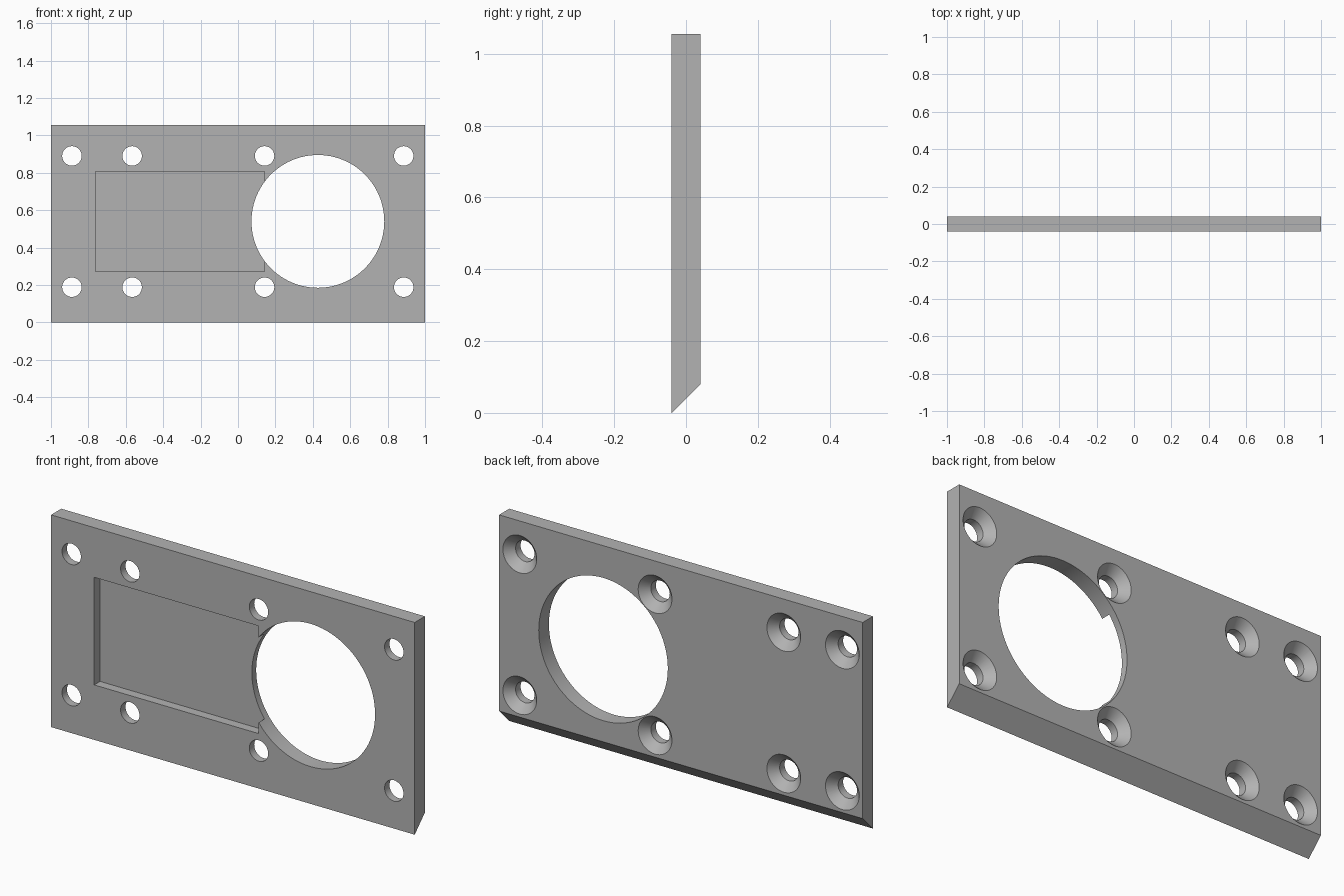
import bpy
import bmesh
import math
from mathutils import Matrix

cube = bpy.data.objects.get("Cube")
if cube:
    bpy.data.objects.remove(cube, do_unlink=True)

HALF = 0.04          # half the plate thickness
HEIGHT = 1.055
HOLE_R, SINK_R = 0.052, 0.093
ROWS = (0.188, 0.89)
COLUMNS = (-0.888, -0.566, 0.142, 0.886)

grey = bpy.data.materials.new("plain grey")
grey.use_nodes = True
grey.diffuse_color = (0.45, 0.45, 0.45, 1)
grey.node_tree.nodes["Principled BSDF"].inputs["Base Color"].default_value = grey.diffuse_color


def make_object(name, bm):
    bmesh.ops.recalc_face_normals(bm, faces=bm.faces)
    mesh = bpy.data.meshes.new(name)
    bm.to_mesh(mesh)
    bm.free()
    mesh.materials.append(grey)
    obj = bpy.data.objects.new(name, mesh)
    bpy.context.collection.objects.link(obj)
    return obj


def extrude_profile(bm, points, direction):
    face = bm.faces.new([bm.verts.new(p) for p in points])
    new = bmesh.ops.extrude_face_region(bm, geom=[face])["geom"]
    bmesh.ops.translate(bm, vec=direction, verts=[v for v in new if isinstance(v, bmesh.types.BMVert)])


def turned(bm, x, z, profile, sides):
    """Closed solid turned about the y direction from (radius, y) pairs."""
    rings = []
    for radius, y in profile:
        angles = [math.tau * i / sides for i in range(sides)]
        rings.append([bm.verts.new((x + radius * math.cos(a), y, z + radius * math.sin(a))) for a in angles])
    for low, high in zip(rings, rings[1:]):
        for i in range(sides):
            j = (i + 1) % sides
            bm.faces.new((low[i], low[j], high[j], high[i]))
    bm.faces.new(rings[0])
    bm.faces.new(rings[-1])


def cut(target, cutter):
    cutter.hide_render = True
    mod = target.modifiers.new(cutter.name, 'BOOLEAN')
    mod.operation = 'DIFFERENCE'
    mod.solver = 'EXACT'
    mod.object = cutter
    bpy.context.view_layer.objects.active = target
    bpy.ops.object.modifier_apply(modifier=mod.name)
    bpy.data.objects.remove(cutter, do_unlink=True)


# Plate with a mitred bottom edge
bm = bmesh.new()
side = [(-1, -HALF, 0), (-1, HALF, 2 * HALF), (-1, HALF, HEIGHT), (-1, -HALF, HEIGHT)]
extrude_profile(bm, side, (2, 0, 0))
plate = make_object("mounting_plate", bm)

# Shallow rectangular pocket in the front
bm = bmesh.new()
x0, x1, z0, z1 = -0.763, 0.142, 0.273, 0.808
pocket = [(x0, -0.1, z0), (x1, -0.1, z0), (x1, -0.1, z1), (x0, -0.1, z1)]
extrude_profile(bm, pocket, (0, 0.106, 0))
cut(plate, make_object("pocket_cutter", bm))

# Large round opening
bm = bmesh.new()
turned(bm, 0.427, 0.54, [(0.355, -0.1), (0.355, 0.1)], 96)
cut(plate, make_object("opening_cutter", bm))

# Screw holes, countersunk from the back
bm = bmesh.new()
slope = SINK_R - HOLE_R
extra = 0.02
hole = [(HOLE_R, -0.1), (HOLE_R, HALF - slope), (SINK_R + extra, HALF + extra)]
for x in COLUMNS:
    for z in ROWS:
        turned(bm, x, z, hole, 48)
cut(plate, make_object("screw_hole_cutter", bm))

# Smooth round walls, crisp edges
bpy.ops.object.select_all(action='DESELECT')
plate.select_set(True)
bpy.context.view_layer.objects.active = plate
bpy.ops.object.shade_smooth_by_angle(angle=math.radians(30))
